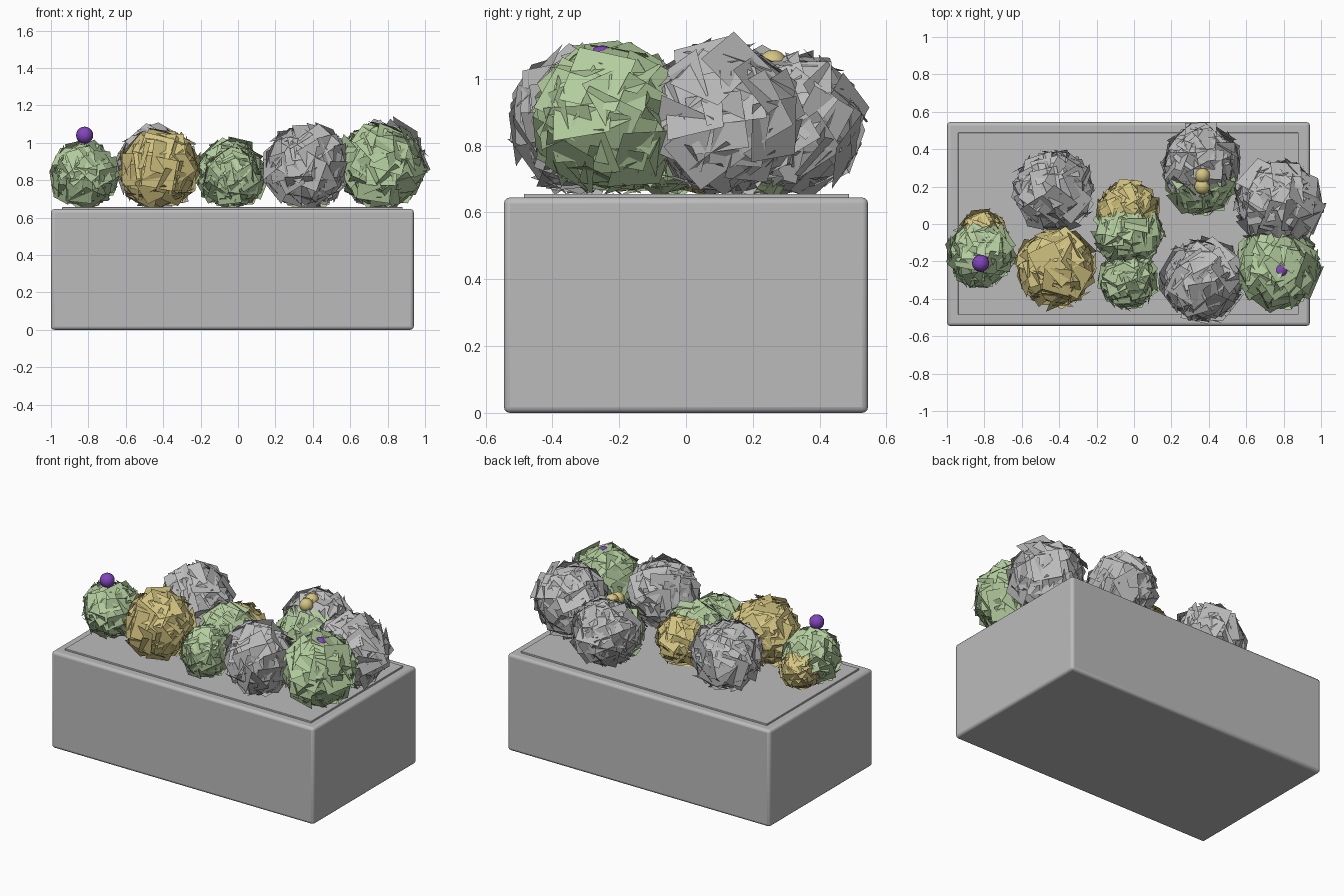
import bpy, bmesh, math, random
from mathutils import Vector, Matrix

random.seed(7)
if "Cube" in bpy.data.objects:
    bpy.data.objects.remove(bpy.data.objects["Cube"], do_unlink=True)


def material(name, rgb):
    m = bpy.data.materials.new(name)
    m.use_nodes = True
    color = (*rgb, 1)
    m.diffuse_color = color
    m.node_tree.nodes["Principled BSDF"].inputs["Base Color"].default_value = color
    return m


grey = material("stone grey", (0.5, 0.5, 0.5))
green = material("leaf green", (0.45, 0.61, 0.34))
yellow = material("leaf yellow", (0.66, 0.56, 0.22))
purple = material("berry purple", (0.22, 0.06, 0.50))


def box(name, low, high, bevel):
    low, high = Vector(low), Vector(high)
    bpy.ops.mesh.primitive_cube_add(size=1, location=(low + high) / 2)
    ob = bpy.context.object
    ob.name = name
    ob.scale = high - low
    bpy.ops.object.transform_apply(location=False, rotation=False, scale=True)
    ob.data.materials.append(grey)
    mod = ob.modifiers.new("rounded edges", 'BEVEL')
    mod.width = bevel
    mod.segments = 3
    bpy.ops.object.shade_smooth_by_angle(angle=math.radians(40))


def ball(name, center, radius, mat):
    bpy.ops.mesh.primitive_uv_sphere_add(segments=16, ring_count=10,
                                         radius=radius, location=center)
    ob = bpy.context.object
    ob.name = name
    ob.data.materials.append(mat)
    bpy.ops.object.shade_smooth()


def leaf_ball(name, center, radius, mat, count=64):
    """Square leaves spread evenly over a ball, each turned and tilted at random."""
    bm = bmesh.new()
    for i in range(count):
        z = 1 - (2 * i + 1) / count
        turn = i * math.pi * (3 - math.sqrt(5))
        flat = math.sqrt(1 - z * z)
        normal = Vector((flat * math.cos(turn), flat * math.sin(turn), z))
        place = (Matrix.Translation(normal * radius * random.uniform(0.84, 0.92))
                 @ normal.to_track_quat('Z', 'Y').to_matrix().to_4x4()
                 @ Matrix.Rotation(random.uniform(0, math.tau), 4, 'Z')
                 @ Matrix.Rotation(random.uniform(-0.3, 0.3), 4, 'X'))
        half = radius * random.uniform(0.33, 0.42)
        corners = [(-half, -half), (half, -half), (half, half), (-half, half)]
        bm.faces.new([bm.verts.new(place @ Vector((x, y, 0))) for x, y in corners])
    mesh = bpy.data.meshes.new(name)
    bm.to_mesh(mesh)
    bm.free()
    mesh.materials.append(mat)
    ob = bpy.data.objects.new(name, mesh)
    ob.location = center
    bpy.context.collection.objects.link(ob)
    ball(name + "_core", center, radius * 0.8, grey)


# Planter and its soil bed
box("planter_box", (-1, -0.545, 0), (0.94, 0.545, 0.645), 0.018)
box("soil_bed", (-0.94, -0.485, 0.6), (0.88, 0.488, 0.656), 0.003)

# Plants resting on the soil: x, y, radius, colour
plants = [
    (-0.82, -0.16, 0.175, green), (-0.81, -0.06, 0.13, yellow),
    (-0.42, -0.235, 0.21, yellow), (-0.43, 0.18, 0.215, grey),
    (-0.03, 0.06, 0.165, yellow), (-0.03, -0.04, 0.18, green),
    (-0.03, -0.30, 0.155, green), (0.37, -0.305, 0.22, grey),
    (0.365, 0.32, 0.21, grey), (0.365, 0.235, 0.185, green),
    (0.77, 0.11, 0.23, grey), (0.765, -0.23, 0.225, green),
]
for n, (x, y, r, mat) in enumerate(plants, 1):
    leaf_ball(f"plant_{n}", (x, y, 0.655 + r), r, mat)

# Berries on top of the plants
ball("purple_berry", (-0.82, -0.21, 1.04), 0.046, purple)
ball("buried_berry", (0.78, -0.25, 1.055), 0.045, purple)
ball("front_yellow_berry", (0.365, 0.2, 1.035), 0.042, yellow)
ball("back_yellow_berry", (0.365, 0.26, 1.045), 0.042, yellow)
